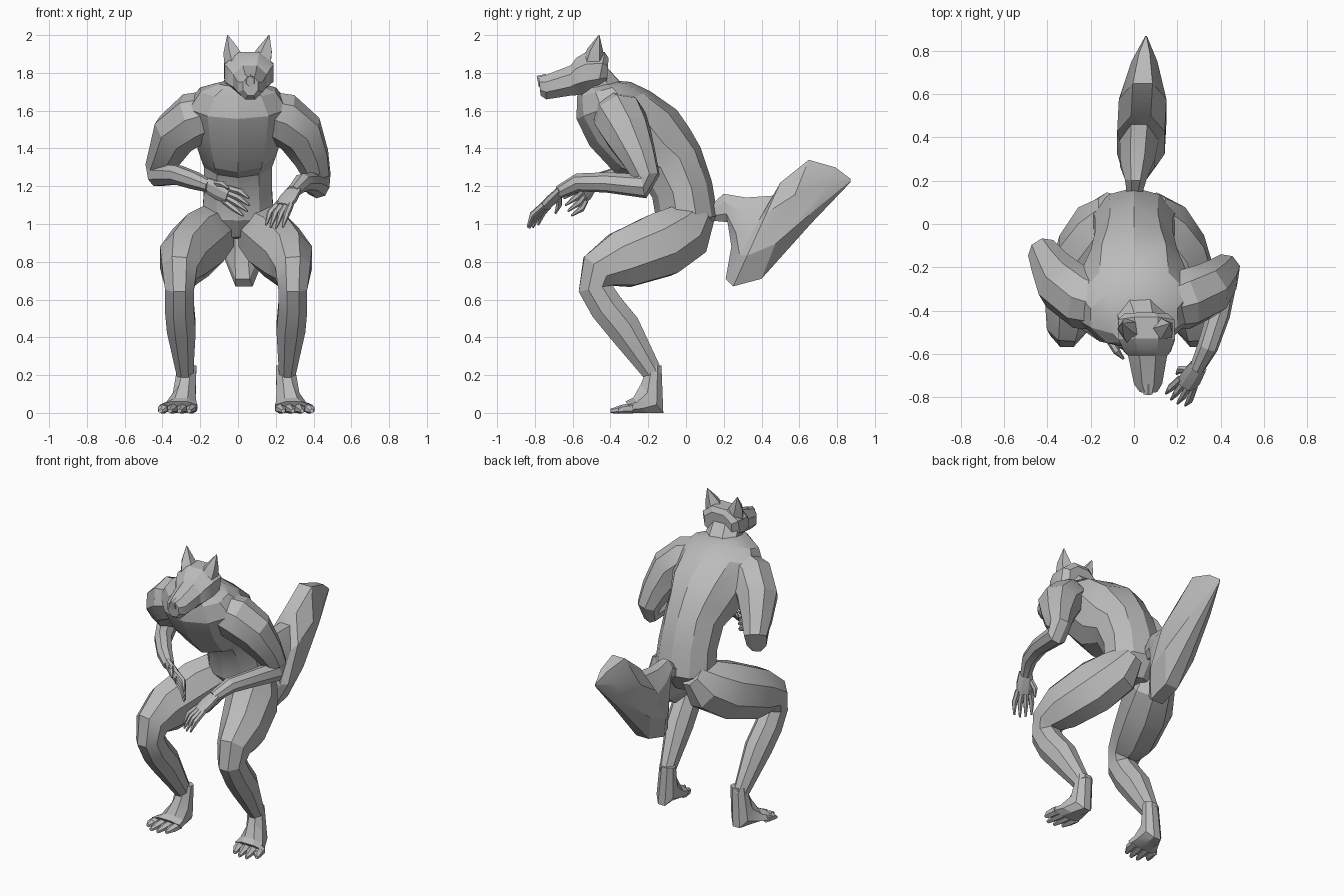
import bpy, bmesh, math
from mathutils import Vector

cube = bpy.data.objects.get("Cube")
if cube:
    bpy.data.objects.remove(cube)

grey = bpy.data.materials.new("plain grey")
grey.use_nodes = True
tone = (.5, .5, .5, 1)
grey.diffuse_color = tone
grey.node_tree.nodes["Principled BSDF"].inputs["Base Color"].default_value = tone


def loft(name, sections, sides):
    """Skin a closed body through (centre, half_width, half_depth) sections."""
    bm = bmesh.new()
    grow = 1 / math.cos(math.pi / sides)
    angles = [math.tau * (k + .5) / sides for k in range(sides)]
    rings = [[bm.verts.new(centre + grow * (width * math.cos(a) + depth * math.sin(a)))
              for a in angles] for centre, width, depth in sections]
    for ring, following in zip(rings, rings[1:]):
        for k in range(sides):
            bm.faces.new((ring[k - 1], ring[k], following[k], following[k - 1]))
    bm.faces.new(rings[0])
    bm.faces.new(rings[-1])
    bmesh.ops.recalc_face_normals(bm, faces=bm.faces)
    mesh = bpy.data.meshes.new(name)
    bm.to_mesh(mesh)
    bm.free()
    mesh.materials.append(grey)
    part = bpy.data.objects.new(name, mesh)
    bpy.context.collection.objects.link(part)
    bpy.ops.object.select_all(action='DESELECT')
    part.select_set(True)
    bpy.context.view_layer.objects.active = part
    bpy.ops.object.shade_smooth_by_angle(angle=math.radians(24))


def slab(name, rows, x=0, lean=0, sides=8):
    """Each row is a side-on chord, two (y, z) ends, with a half width."""
    sections = []
    for i, (start, end, half) in enumerate(rows):
        a, b = Vector((x + lean * i, *start)), Vector((x + lean * i, *end))
        sections.append(((a + b) / 2, Vector((half, 0, 0)), (b - a) / 2))
    loft(name, sections, sides)


def tube(name, path, radii, across=(1, 0, 0), wide=1, sides=8):
    """Sweep a ring along the path, wider along the across direction."""
    points = [Vector(p) for p in path]
    sections = []
    for i, (point, radius) in enumerate(zip(points, radii)):
        tangent = (points[min(i + 1, len(points) - 1)] - points[max(i - 1, 0)]).normalized()
        side = Vector(across)
        side = (side - tangent * side.dot(tangent)).normalized()
        sections.append((point, side * radius * wide, tangent.cross(side) * radius))
    loft(name, sections, sides)


# Torso from crotch to shoulders, then the neck
slab("torso", [
    ((-.08, .93), (.08, .92), .07),
    ((-.15, 1.02), (.16, 1.04), .19),
    ((-.17, 1.14), (.13, 1.22), .18),
    ((-.24, 1.25), (.07, 1.4), .18),
    ((-.37, 1.28), (.01, 1.5), .2),
    ((-.5, 1.42), (-.06, 1.6), .24),
    ((-.57, 1.56), (-.2, 1.7), .26),
    ((-.57, 1.67), (-.3, 1.75), .2),
    ((-.56, 1.73), (-.4, 1.76), .1)], sides=10)
tube("neck", [(.02, -.4, 1.66), (.05, -.5, 1.8)], (.1, .08), wide=1.2)

# Head with a stepped brow and tapering muzzle
middle = .055
slab("head", [
    ((-.42, 1.73), (-.41, 1.88), .1),
    ((-.47, 1.71), (-.43, 1.91), .13),
    ((-.54, 1.69), (-.53, 1.91), .13),
    ((-.59, 1.68), (-.58, 1.88), .11),
    ((-.61, 1.68), (-.61, 1.84), .09),
    ((-.74, 1.66), (-.74, 1.79), .065),
    ((-.77, 1.68), (-.78, 1.78), .04)], middle, lean=.002)
slab("nose", [((-.74, 1.73), (-.74, 1.79), .03),
              ((-.78, 1.73), (-.79, 1.78), .02)], middle + .01, sides=6)
for label, sign in (("left", 1), ("right", -1)):
    tube(label + "_ear", [(middle + sign * offset, y, z) for offset, y, z in
                          ((.07, -.49, 1.86), (.09, -.48, 1.92), (.11, -.46, 2))],
         (.05, .035, .002), sides=5)

# Bushy tail on a thin root
slab("tail", [
    ((.11, 1.02), (.12, 1.09), .03),
    ((.22, 1.01), (.2, 1.16), .05),
    ((.24, .88), (.32, 1.14), .08),
    ((.21, .71), (.46, 1.15), .09),
    ((.25, .67), (.5, 1.22), .11),
    ((.4, .71), (.65, 1.34), .11),
    ((.66, 1), (.79, 1.3), .06),
    ((.87, 1.22), (.87, 1.24), .003)], lean=.008)

# Crouching legs with splayed feet
for label, sign in (("left", 1), ("right", -1)):
    def outward(x):
        return sign * x - .01
    path = [(.09, .08, 1.05), (.13, 0, .96), (.2, -.13, .89), (.28, -.34, .81), (.3, -.46, .75),
            (.3, -.48, .66), (.3, -.42, .56), (.29, -.33, .45), (.27, -.17, .2)]
    tube(label + "_leg", [(outward(x), y, z) for x, y, z in path],
         (.08, .15, .17, .15, .11, .09, .09, .09, .05), wide=.85)
    slab(label + "_foot", [
        ((-.13, .25), (-.2, .25), .05),
        ((-.12, 0), (-.24, .15), .06),
        ((-.21, 0), (-.28, .08), .08),
        ((-.28, 0), (-.32, .06), .1)], outward(.26), lean=sign * .015)
    for i, reach in enumerate((.38, .4, .4, .36)):
        slab(f"{label}_toe_{i + 1}", [
            ((-.28, 0), (-.28, .05), .024),
            ((-.34, 0), (-.34, .04), .024),
            ((-reach, 0), (-reach, .02), .01)],
            outward(.23 + i * .05), lean=sign * .01, sides=6)


def hand(label, wrist, heading, across):
    """Palm, four fingers and a thumb fanned out from the wrist."""
    wrist, ahead, side = Vector(wrist), Vector(heading).normalized(), Vector(across).normalized()
    droop = ahead.cross(side).normalized()
    if droop.z > 0:
        droop.negate()
    tube(label + "_palm", [wrist + ahead * d for d in (-.02, .06, .12)],
         (.02, .025, .022), side, wide=2)
    taper = (.015, .015, .005)
    for i in range(4):
        fan = i - 1.5
        base = wrist + ahead * .1 + side * fan * .025
        knuckle = base + ahead * .08 + side * fan * .01
        tip = knuckle + ahead * (.09 - abs(fan) * .015) + droop * .03
        tube(f"{label}_finger_{i + 1}", [base, knuckle, tip], taper, side, sides=6)
    root = wrist + ahead * .03 + side * .03
    bend = root + ahead * .05 + (side + droop) * .03
    tube(label + "_thumb", [root, bend, bend + ahead * .05 + droop * .02], taper, side, sides=6)


# Left arm reaching forward, right arm folded across the belly
girth = (.1, .13, .12, .09, .068, .06, .05, .045, .032)
left_path = [(.08, -.39, 1.61), (.23, -.35, 1.56), (.33, -.31, 1.48), (.39, -.25, 1.35),
             (.42, -.21, 1.25), (.42, -.22, 1.2), (.39, -.42, 1.22), (.34, -.57, 1.22),
             (.29, -.67, 1.17)]
right_path = [(-.08, -.39, 1.61), (-.23, -.35, 1.56), (-.33, -.28, 1.48), (-.38, -.2, 1.37),
              (-.42, -.13, 1.3), (-.42, -.14, 1.26), (-.32, -.33, 1.26), (-.23, -.44, 1.23),
              (-.15, -.51, 1.2)]
tube("left_arm", left_path, girth, (1, -.2, .3))
tube("right_arm", right_path, girth, (1, .6, 0))
hand("left", left_path[-1], (-.4, -.6, -.6), (-.8, .5, .1))
hand("right", right_path[-1], (.8, -.35, -.4), (.3, -.4, .9))
